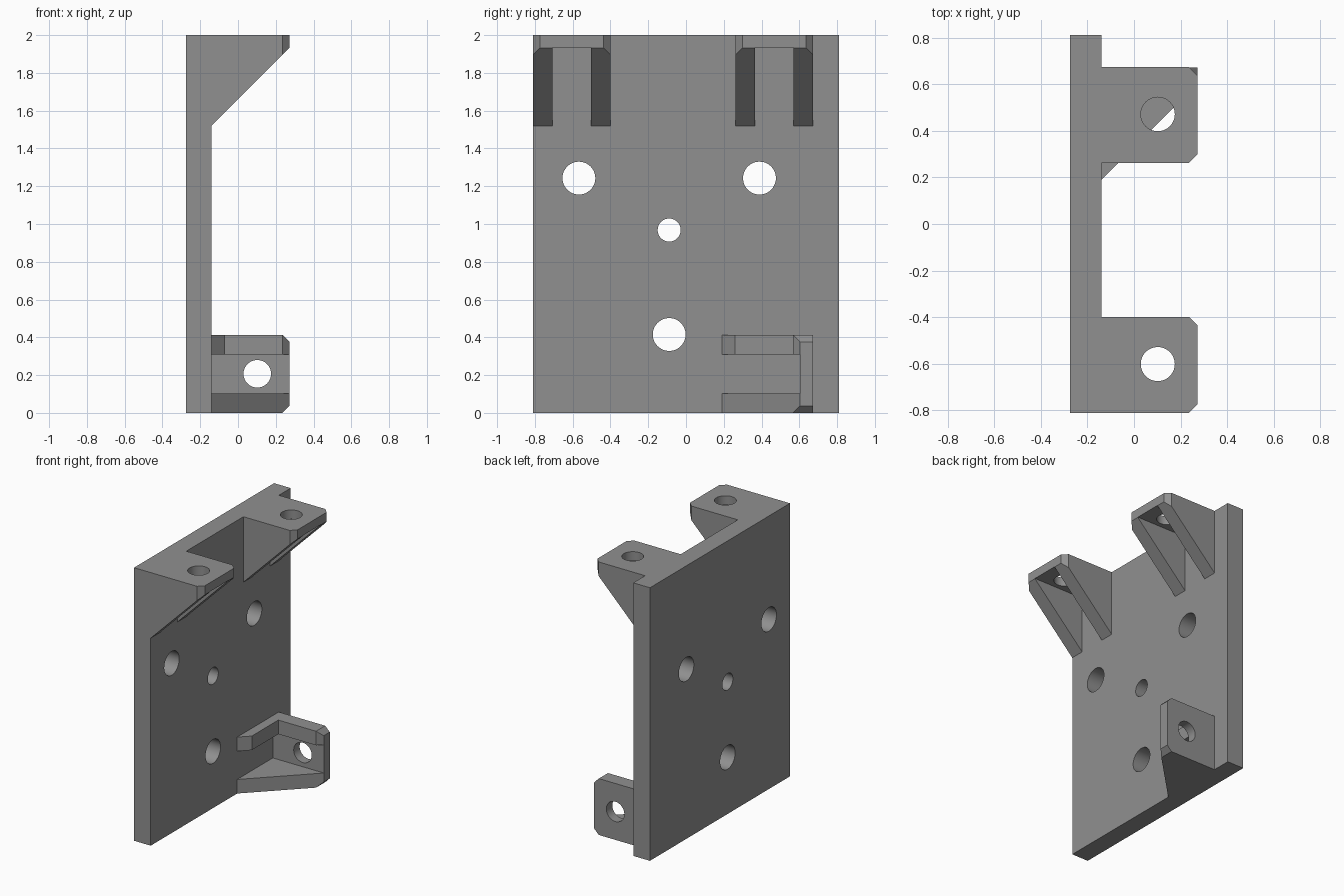
import bpy, bmesh
from math import pi
from mathutils import Matrix, Vector

if "Cube" in bpy.data.objects:
    bpy.data.objects.remove(bpy.data.objects["Cube"])

grey = bpy.data.materials.new("grey")
grey.diffuse_color = (0.28, 0.28, 0.28, 1)
grey.use_nodes = True
grey.node_tree.nodes["Principled BSDF"].inputs["Base Color"].default_value = grey.diffuse_color


def prism(name, pts, axis, lo, hi):
    """Extrude a 2D outline along an axis: y uses (x, z) points, z uses (x, y), x uses (y, z)."""
    def place(a, b, t):
        return {"x": (t, a, b), "y": (a, t, b), "z": (a, b, t)}[axis]
    bm = bmesh.new()
    face = bm.faces.new([bm.verts.new(place(a, b, lo)) for a, b in pts])
    out = bmesh.ops.extrude_face_region(bm, geom=[face])
    moved = [g for g in out["geom"] if isinstance(g, bmesh.types.BMVert)]
    bmesh.ops.translate(bm, verts=moved, vec=Vector(place(0, 0, hi - lo)))
    bmesh.ops.recalc_face_normals(bm, faces=bm.faces)
    return make(name, bm)


def make(name, bm):
    me = bpy.data.meshes.new(name)
    bm.to_mesh(me)
    bm.free()
    me.materials.append(grey)
    ob = bpy.data.objects.new(name, me)
    bpy.context.collection.objects.link(ob)
    return ob


def box(name, x0, x1, y0, y1, z0, z1):
    return prism(name, [(x0, y0), (x1, y0), (x1, y1), (x0, y1)], "z", z0, z1)


def drill(axis, centre, radius, depth):
    bm = bmesh.new()
    rot = {"x": Matrix.Rotation(pi / 2, 4, "Y"), "y": Matrix.Rotation(pi / 2, 4, "X"),
           "z": Matrix.Identity(4)}[axis]
    bmesh.ops.create_cone(bm, cap_ends=True, segments=48, radius1=radius, radius2=radius,
                          depth=depth, matrix=Matrix.Translation(centre) @ rot)
    return make("hole_cutter", bm)


def combine(ob, other, op):
    """Apply a boolean and discard the second object."""
    mod = ob.modifiers.new(op, "BOOLEAN")
    mod.operation, mod.solver, mod.object = op, "EXACT", other
    bpy.context.view_layer.objects.active = ob
    bpy.ops.object.modifier_apply(modifier=mod.name)
    bpy.data.objects.remove(other)


BACK, FACE, TIP, C = -0.275, -0.14, 0.273, 0.037   # plate back, plate face, bracket tip, chamfer
ROOT = -0.2                                        # brackets are sunk into the plate to here

# Back plate
plate = box("mounting_plate", BACK, FACE, -0.81, 0.81, 0, 2)

# Two upper brackets: a chamfered shelf carried by a pair of sloping ribs
for y0 in (-0.81, 0.262):
    y1 = y0 + 0.411
    bracket = prism("upper_bracket", [(ROOT, 2), (TIP, 2), (TIP, 1.933), (FACE, 1.52), (ROOT, 1.52)],
                    "y", y0, y1)
    corner = prism("corner_limit", [(ROOT - 0.1, y0), (TIP - C, y0), (TIP, y0 + C), (TIP, y1 - C),
                                    (TIP - C, y1), (ROOT - 0.1, y1)], "z", 1.4, 2.1)
    combine(bracket, corner, "INTERSECT")
    combine(bracket, box("rib_gap", FACE, 0.4, y0 + 0.103, y1 - 0.103, 1.4, 1.935), "DIFFERENCE")
    combine(bracket, drill("z", (0.102, y0 + 0.209, 1.95), 0.073, 0.4), "DIFFERENCE")
    combine(plate, bracket, "UNION")

# Lower bracket: end wall between two triangular gussets, the upper one notched
lower = prism("lower_bracket", [(ROOT, 0.19), (FACE, 0.19), (TIP, 0.603), (TIP, 0.672), (ROOT, 0.672)],
              "z", 0, 0.413)
limit = prism("corner_limit", [(ROOT - 0.1, 0), (TIP - C, 0), (TIP, C), (TIP, 0.413 - C),
                               (TIP - C, 0.413), (ROOT - 0.1, 0.413)], "y", 0.1, 0.8)
combine(lower, limit, "INTERSECT")
combine(lower, box("gusset_gap", FACE, 0.4, 0.1, 0.603, 0.103, 0.31), "DIFFERENCE")
combine(lower, box("gusset_notch", FACE + 0.07, 0.4, 0.1, 0.566, 0.2, 0.5), "DIFFERENCE")
combine(lower, drill("y", (0.102, 0.64, 0.207), 0.073, 0.3), "DIFFERENCE")
combine(plate, lower, "UNION")

# Screw holes and the small centre hole through the plate
for y, z, r in [(-0.567, 1.243, 0.087), (0.389, 1.243, 0.087), (-0.089, 0.968, 0.061), (-0.089, 0.415, 0.087)]:
    combine(plate, drill("x", (-0.2, y, z), r, 0.4), "DIFFERENCE")

# Smooth hole walls, sharp edges elsewhere
bpy.ops.object.select_all(action="DESELECT")
plate.select_set(True)
bpy.context.view_layer.objects.active = plate
bpy.ops.object.shade_smooth_by_angle()
